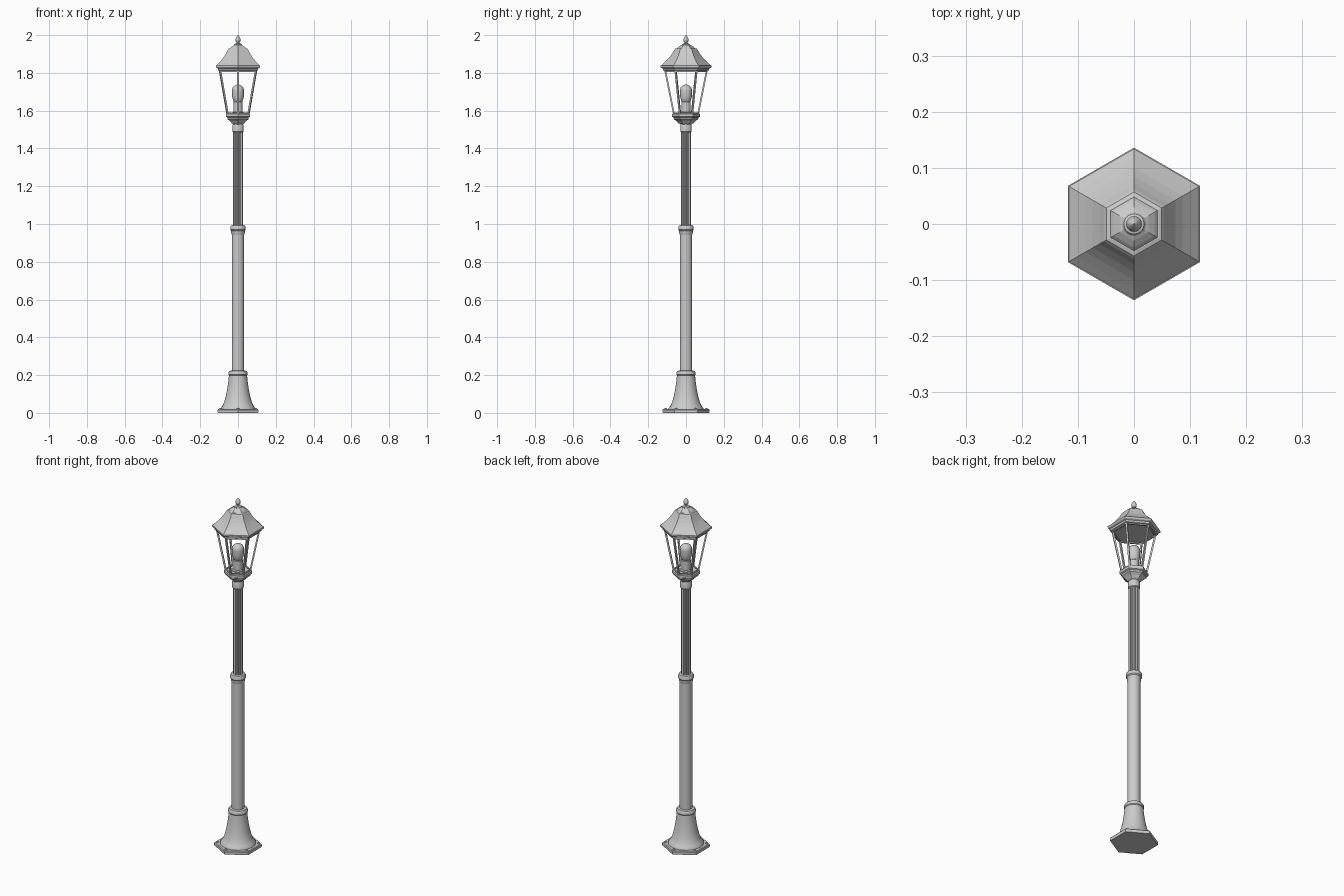
import bpy, bmesh
from math import sin, cos, pi, radians
from mathutils import Vector

if "Cube" in bpy.data.objects:
    bpy.data.objects.remove(bpy.data.objects["Cube"])


def finish(name, bm, smooth):
    bmesh.ops.recalc_face_normals(bm, faces=bm.faces[:])
    mesh = bpy.data.meshes.new(name)
    bm.to_mesh(mesh)
    bm.free()
    ob = bpy.data.objects.new(name, mesh)
    bpy.context.collection.objects.link(ob)
    if smooth:
        bpy.ops.object.select_all(action='DESELECT')
        bpy.context.view_layer.objects.active = ob
        ob.select_set(True)
        bpy.ops.object.shade_smooth_by_angle(angle=radians(35))
    return ob


def lathe(name, profile, n=32, smooth=True, shape=lambda i: 1.0):
    """Stack rings of (radius, z); first corner points along +y; ends are capped."""
    bm = bmesh.new()
    rings = []
    for r, z in profile:
        rings.append([bm.verts.new((r * shape(i) * cos(pi / 2 + 2 * pi * i / n),
                                    r * shape(i) * sin(pi / 2 + 2 * pi * i / n), z))
                      for i in range(n)])
    for a, b in zip(rings, rings[1:]):
        for i in range(n):
            j = (i + 1) % n
            bm.faces.new((a[i], a[j], b[j], b[i]))
    bm.faces.new(rings[0])
    bm.faces.new(rings[-1])
    return finish(name, bm, smooth)


def hexa(name, profile):
    return lathe(name, profile, 6, False)


def corner(r, z, k):
    a = pi / 2 + k * pi / 3
    return Vector((r * cos(a), r * sin(a), z))


def bar(name, p, q, width):
    bm = bmesh.new()
    d = q - p
    bmesh.ops.create_cube(bm, size=1)
    bmesh.ops.scale(bm, vec=(width, width, d.length), verts=bm.verts)
    bmesh.ops.transform(bm, verts=bm.verts, matrix=d.to_track_quat('Z', 'Y').to_matrix().to_4x4())
    bmesh.ops.translate(bm, vec=(p + q) / 2, verts=bm.verts)
    return finish(name, bm, False)


# Foot: hexagonal plate, bolts and flared pedestal
hexa("base_plate", [(0.122, 0), (0.124, 0.003), (0.124, 0.016), (0.12, 0.02)])
for k in range(6):
    bolt = lathe(f"base_bolt_{k}", [(0.007, 0.018), (0.007, 0.023), (0.004, 0.026)], 12)
    bolt.location = corner(0.108, 0, k)
lathe("flared_pedestal", [(0.093, 0.018), (0.092, 0.026), (0.083, 0.036), (0.073, 0.058),
                          (0.064, 0.09), (0.057, 0.125), (0.052, 0.16), (0.048, 0.198),
                          (0.051, 0.202), (0.051, 0.214), (0.046, 0.222), (0.034, 0.224)])

# Lower pole and its collar
lathe("lower_pole", [(0.033, 0.21), (0.033, 0.97)])
lathe("pole_collar", [(0.033, 0.945), (0.036, 0.952), (0.036, 0.964), (0.041, 0.97),
                      (0.041, 0.984), (0.037, 0.992), (0.027, 0.994)])

# Fluted upper pole and its cap
flute = [1.0, 1.0, 0.87, 0.83, 0.87]
lathe("fluted_upper_pole", [(0.027, 0.98), (0.027, 1.5)], 60, True, lambda i: flute[i % 5])
lathe("upper_pole_cap", [(0.027, 1.485), (0.03, 1.489), (0.03, 1.522), (0.026, 1.53),
                         (0.024, 1.54)])

# Lantern tray
hexa("lantern_tray", [(0.03, 1.528), (0.038, 1.533), (0.05, 1.545), (0.064, 1.555),
                      (0.066, 1.564), (0.074, 1.568), (0.074, 1.582), (0.066, 1.586)])

# Lantern frame: corner bars, with thin rails top and bottom
for k in range(6):
    bar(f"corner_bar_{k}", corner(0.063, 1.578, k), corner(0.112, 1.822, k), 0.009)
    bar(f"lower_rail_{k}", corner(0.064, 1.588, k), corner(0.064, 1.588, k + 1), 0.007)
    bar(f"upper_rail_{k}", corner(0.110, 1.81, k), corner(0.110, 1.81, k + 1), 0.008)

# Lamp holder and bulb
lathe("lamp_holder", [(0.032, 1.58), (0.032, 1.59), (0.025, 1.594), (0.025, 1.645), (0.02, 1.65)], 24)
lathe("bulb", [(0.02, 1.645), (0.026, 1.655), (0.031, 1.675)]
      + [(0.032 * cos(t * pi / 16), 1.706 + 0.032 * sin(t * pi / 16)) for t in range(8)]
      + [(0.001, 1.738)], 24)

# Roof: cornice, curved hexagonal slope, small stepped cap
hexa("roof_cornice", [(0.118, 1.812), (0.122, 1.814), (0.124, 1.824), (0.133, 1.828),
                      (0.136, 1.832), (0.136, 1.838)])
hexa("roof_slope", [(0.136, 1.836), (0.118, 1.852), (0.10, 1.869), (0.085, 1.886),
                    (0.071, 1.906), (0.062, 1.922), (0.057, 1.928), (0.05, 1.93)])
hexa("roof_cap", [(0.05, 1.928), (0.042, 1.936), (0.03, 1.944), (0.018, 1.95)])

# Finial
lathe("finial", [(0.02, 1.944), (0.021, 1.949), (0.018, 1.954), (0.009, 1.957), (0.008, 1.962),
                 (0.013, 1.969), (0.014, 1.976), (0.011, 1.985), (0.006, 1.994), (0.001, 2.0)], 20)
